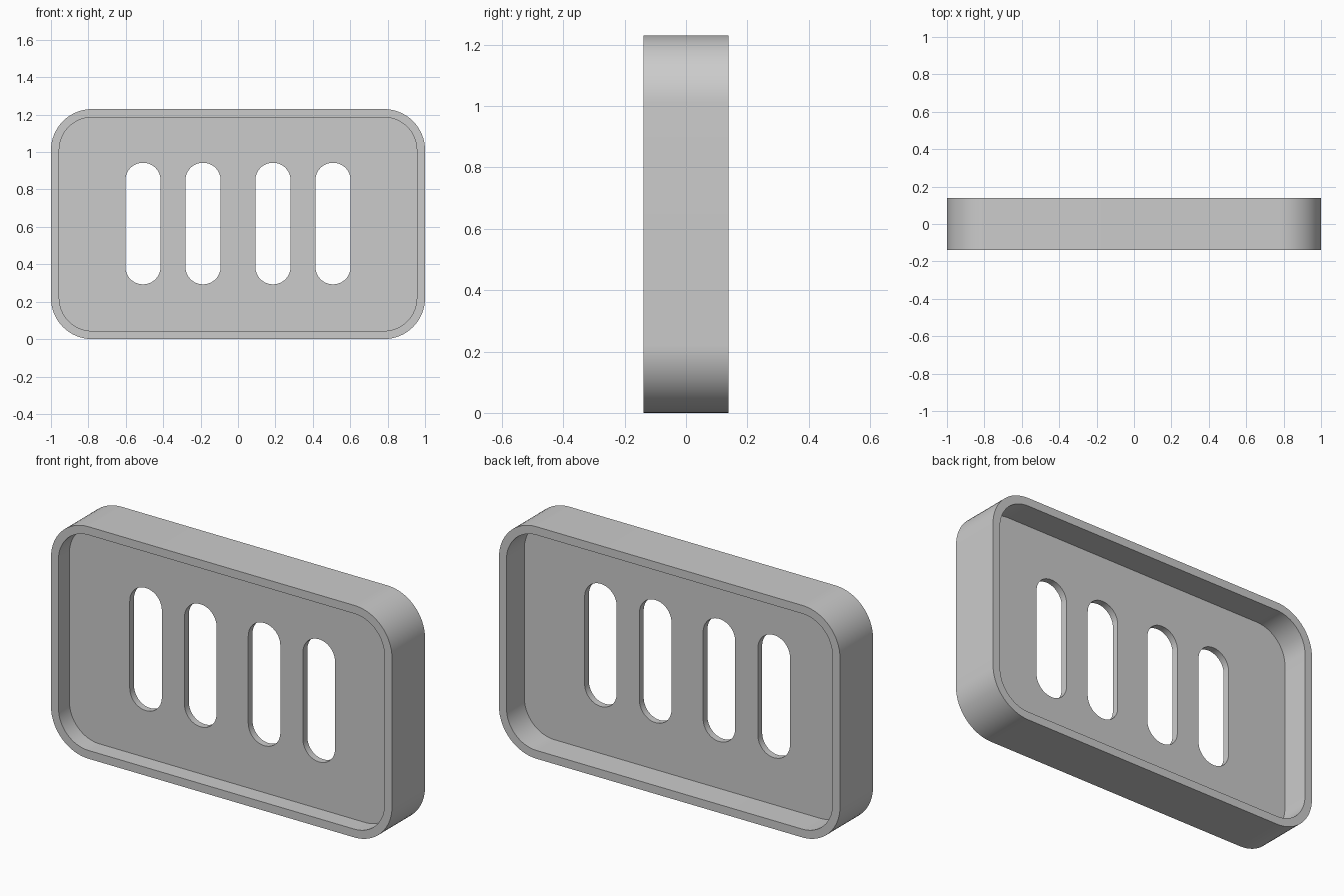
import bpy
import bmesh
from math import cos, sin, pi, radians

cube = bpy.data.objects.get("Cube")
if cube:
    bpy.data.objects.remove(cube, do_unlink=True)

WIDTH, HEIGHT, DEPTH = 2.0, 1.23, 0.277
CORNER = 0.22
WALL = 0.044
MID = HEIGHT / 2

grey = bpy.data.materials.new("plain grey")
grey.use_nodes = True
colour = (0.6, 0.6, 0.6, 1)
grey.diffuse_color = colour
grey.node_tree.nodes["Principled BSDF"].inputs["Base Color"].default_value = colour


def rounded_outline(cx, cz, width, height, radius, steps=16):
    """Points around a rectangle with round corners."""
    points = []
    dx, dz = width / 2 - radius, height / 2 - radius
    for quarter, (sx, sz) in enumerate([(1, 1), (-1, 1), (-1, -1), (1, -1)]):
        for i in range(steps + 1):
            a = (quarter + i / steps) * pi / 2
            points.append((cx + sx * dx + radius * cos(a),
                           cz + sz * dz + radius * sin(a)))
    return points


def extruded_plate(name, outlines, y_front, y_back):
    """Fill the first outline, leave the others as holes, extrude along y."""
    curve = bpy.data.curves.new(name, "CURVE")
    curve.dimensions = "2D"
    curve.fill_mode = "BOTH"
    curve.extrude = (y_back - y_front) / 2
    for outline in outlines:
        spline = curve.splines.new("POLY")
        spline.points.add(len(outline) - 1)
        for point, (x, z) in zip(spline.points, outline):
            point.co = (x, z, 0, 1)
        spline.use_cyclic_u = True
    obj = bpy.data.objects.new(name, curve)
    bpy.context.collection.objects.link(obj)
    obj.rotation_euler.x = radians(90)
    obj.location.y = (y_front + y_back) / 2

    bpy.ops.object.select_all(action="DESELECT")
    obj.select_set(True)
    bpy.context.view_layer.objects.active = obj
    bpy.ops.object.convert(target="MESH")
    obj = bpy.context.view_layer.objects.active
    bpy.ops.object.transform_apply(location=True, rotation=True, scale=True)

    # Weld the caps to the walls
    bm = bmesh.new()
    bm.from_mesh(obj.data)
    bmesh.ops.remove_doubles(bm, verts=bm.verts, dist=0.0001)
    bmesh.ops.recalc_face_normals(bm, faces=bm.faces)
    bm.to_mesh(obj.data)
    bm.free()
    obj.data.materials.clear()
    obj.data.materials.append(grey)
    bpy.ops.object.shade_smooth_by_angle(angle=radians(30))
    return obj


# Outer rim
outer = rounded_outline(0, MID, WIDTH, HEIGHT, CORNER)
inner = rounded_outline(0, MID, WIDTH - 2 * WALL, HEIGHT - 2 * WALL, CORNER - WALL)
extruded_plate("rim", [outer, inner], -DEPTH / 2, DEPTH / 2)

# Slotted panel, set nearer the front and let slightly into the rim
inset = WALL - 0.01
panel = rounded_outline(0, MID, WIDTH - 2 * inset, HEIGHT - 2 * inset, CORNER - inset)
slots = [rounded_outline(x, 0.618, 0.188, 0.65, 0.0935)
         for x in (-0.508, -0.187, 0.187, 0.508)]
extruded_plate("slotted_panel", [panel] + slots, -0.047, -0.011)
